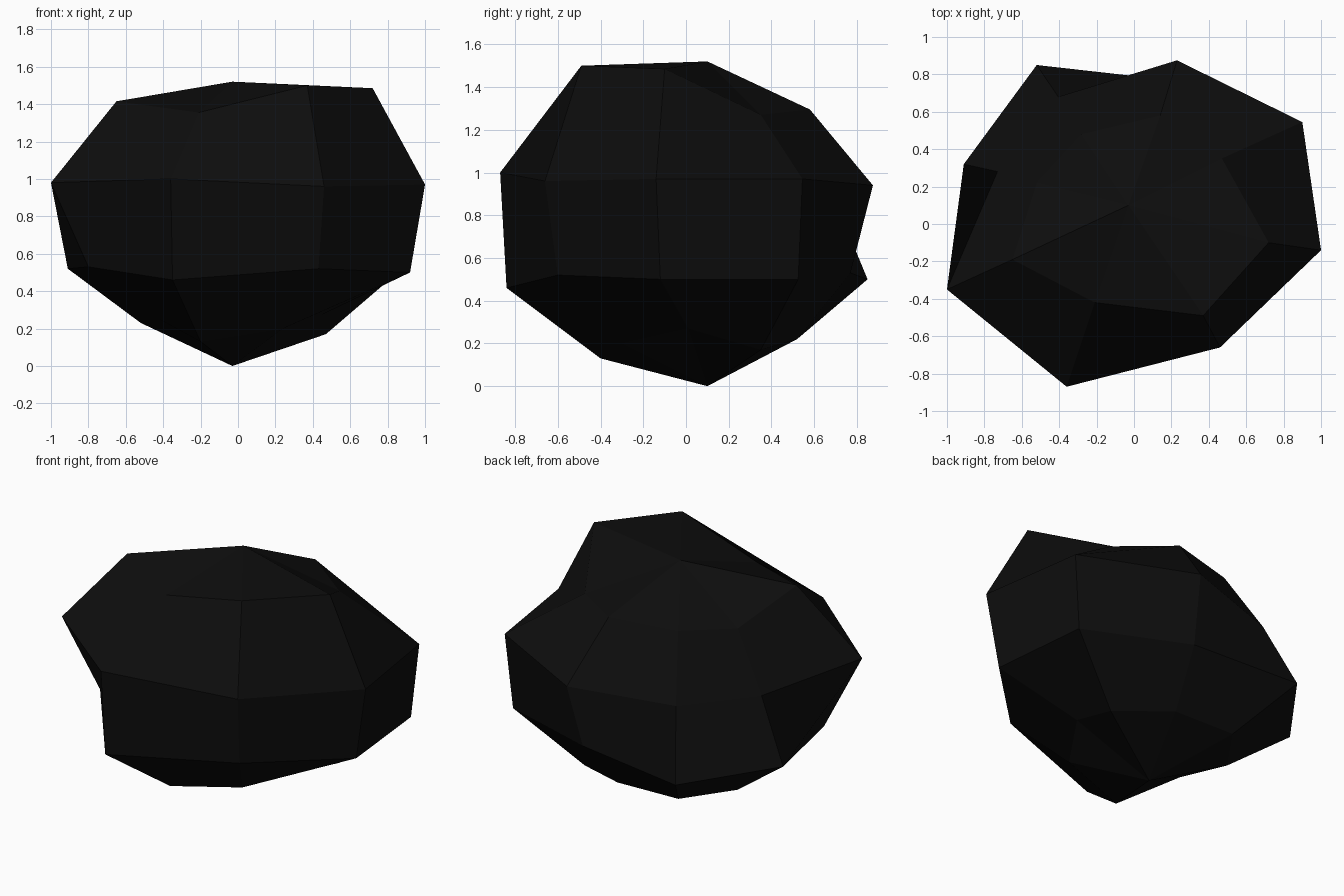
import bpy, bmesh

if "Cube" in bpy.data.objects:
    bpy.data.objects.remove(bpy.data.objects["Cube"])

# Near-black stone colour
dark_stone = bpy.data.materials.new("dark stone")
dark_stone.diffuse_color = (0.004, 0.004, 0.004, 1.0)
dark_stone.use_nodes = True
dark_stone.node_tree.nodes["Principled BSDF"].inputs["Base Color"].default_value = dark_stone.diffuse_color

# Irregular eight-sided cross-sections, counter-clockwise from the right side
foot_ring = [(.44, .01, .27), (.47, .35, .17), (.12, .52, .22), (-.31, .52, .23),
             (-.52, .22, .23), (-.42, -.09, .25), (-.20, -.40, .13), (.24, -.30, .20)]
lower_ring = [(.92, -.12, .50), (.855, .525, .50), (.19, .77, .53), (-.52, .85, .50),
              (-.91, .32, .52), (-.80, -.25, .53), (-.35, -.84, .46), (.43, -.60, .52)]
upper_ring = [(1.0, -.14, .97), (.90, .545, .97), (.23, .875, .94), (-.405, .68, .91),
              (-.73, .28, .91), (-1.0, -.35, .98), (-.36, -.87, 1.0), (.46, -.66, .96)]
crown_ring = [(.72, -.10, 1.485), (.47, .35, 1.27), (.14, .58, 1.295), (-.28, .48, 1.28),
              (-.52, .22, 1.26), (-.65, -.19, 1.415), (-.21, -.42, 1.355), (.37, -.49, 1.50)]

# Rock: loft the rings and close them to a point at top and bottom
bm = bmesh.new()
rings = [[bm.verts.new(p) for p in ring]
         for ring in (foot_ring, lower_ring, upper_ring, crown_ring)]
bottom = bm.verts.new((-.03, .10, 0))
top = bm.verts.new((-.03, .10, 1.52))
for i in range(8):
    j = (i + 1) % 8
    bm.faces.new((bottom, rings[0][j], rings[0][i]))
    bm.faces.new((top, rings[3][i], rings[3][j]))
    for lo, hi in zip(rings, rings[1:]):
        bm.faces.new((lo[i], lo[j], hi[j], hi[i]))
bmesh.ops.recalc_face_normals(bm, faces=bm.faces[:])

mesh = bpy.data.meshes.new("rock")
bm.to_mesh(mesh)
bm.free()
mesh.materials.append(dark_stone)
rock = bpy.data.objects.new("rock", mesh)
bpy.context.collection.objects.link(rock)
